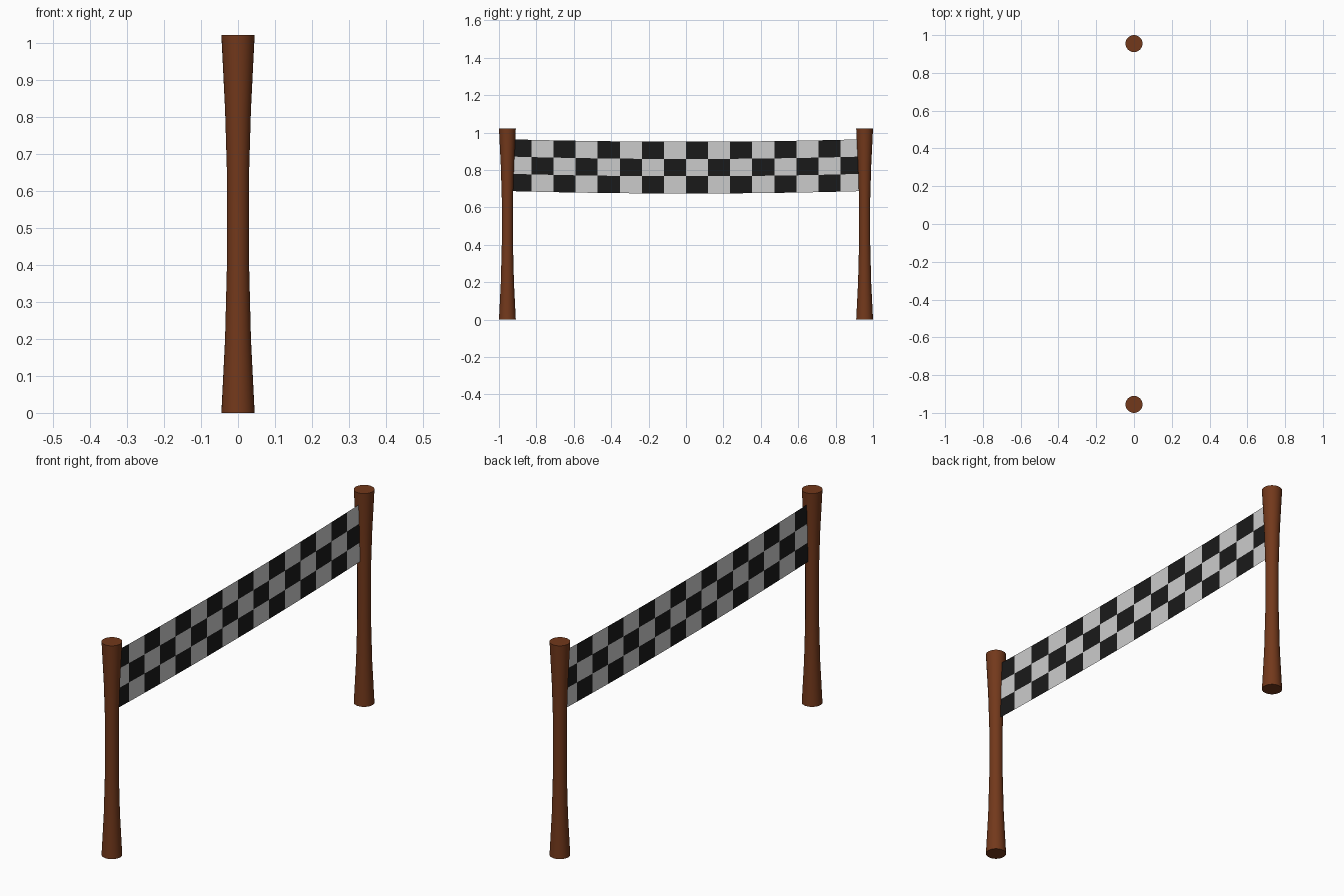
import bpy, bmesh, math

if "Cube" in bpy.data.objects:
    bpy.data.objects.remove(bpy.data.objects["Cube"])


def material(name, rgb):
    m = bpy.data.materials.new(name)
    m.diffuse_color = (*rgb, 1)
    m.use_nodes = True
    m.node_tree.nodes["Principled BSDF"].inputs["Base Color"].default_value = m.diffuse_color
    return m


wood = material("wood", (0.17, 0.04, 0.011))
black = material("black_cloth", (0.01, 0.01, 0.01))
white = material("white_cloth", (0.8, 0.8, 0.8))


def finish(name, bm, mats):
    me = bpy.data.meshes.new(name)
    bm.to_mesh(me)
    bm.free()
    ob = bpy.data.objects.new(name, me)
    bpy.context.collection.objects.link(ob)
    for m in mats:
        me.materials.append(m)
    return ob


# Waisted wooden posts: (radius, height) profile turned around z
PROFILE = [(0.045, 0), (0.035, 0.2), (0.03, 0.4), (0.03, 0.65), (0.035, 0.82), (0.045, 1.022)]
SIDES = 32


def post(name, y):
    bm = bmesh.new()
    rings = [[bm.verts.new((r * math.cos(2 * math.pi * i / SIDES),
                            y + r * math.sin(2 * math.pi * i / SIDES), z))
              for i in range(SIDES)] for r, z in PROFILE]
    for a, b in zip(rings, rings[1:]):
        for i in range(SIDES):
            j = (i + 1) % SIDES
            bm.faces.new((a[i], a[j], b[j], b[i])).smooth = True
    bm.faces.new(rings[0][::-1])
    bm.faces.new(rings[-1])
    for e in bm.edges:
        if any(len(f.verts) > 4 for f in e.link_faces):
            e.smooth = False
    return finish(name, bm, [wood])


post("left_post", -0.955)
post("right_post", 0.955)

# Sagging chequered banner, a single sheet between the posts
COLS, ROWS, HALF = 16, 3, 0.944
TOP, HEIGHT, SAG = 0.964, 0.277, 0.013
bm = bmesh.new()
grid = []
for c in range(COLS + 1):
    y = -HALF + 2 * HALF * c / COLS
    drop = SAG * (1 - (y / HALF) ** 2)
    grid.append([bm.verts.new((0, y, TOP - drop - HEIGHT * r / ROWS)) for r in range(ROWS + 1)])
for c in range(COLS):
    for r in range(ROWS):
        f = bm.faces.new((grid[c][r], grid[c][r + 1], grid[c + 1][r + 1], grid[c + 1][r]))
        f.material_index = (c + r) % 2
finish("chequered_banner", bm, [black, white])
